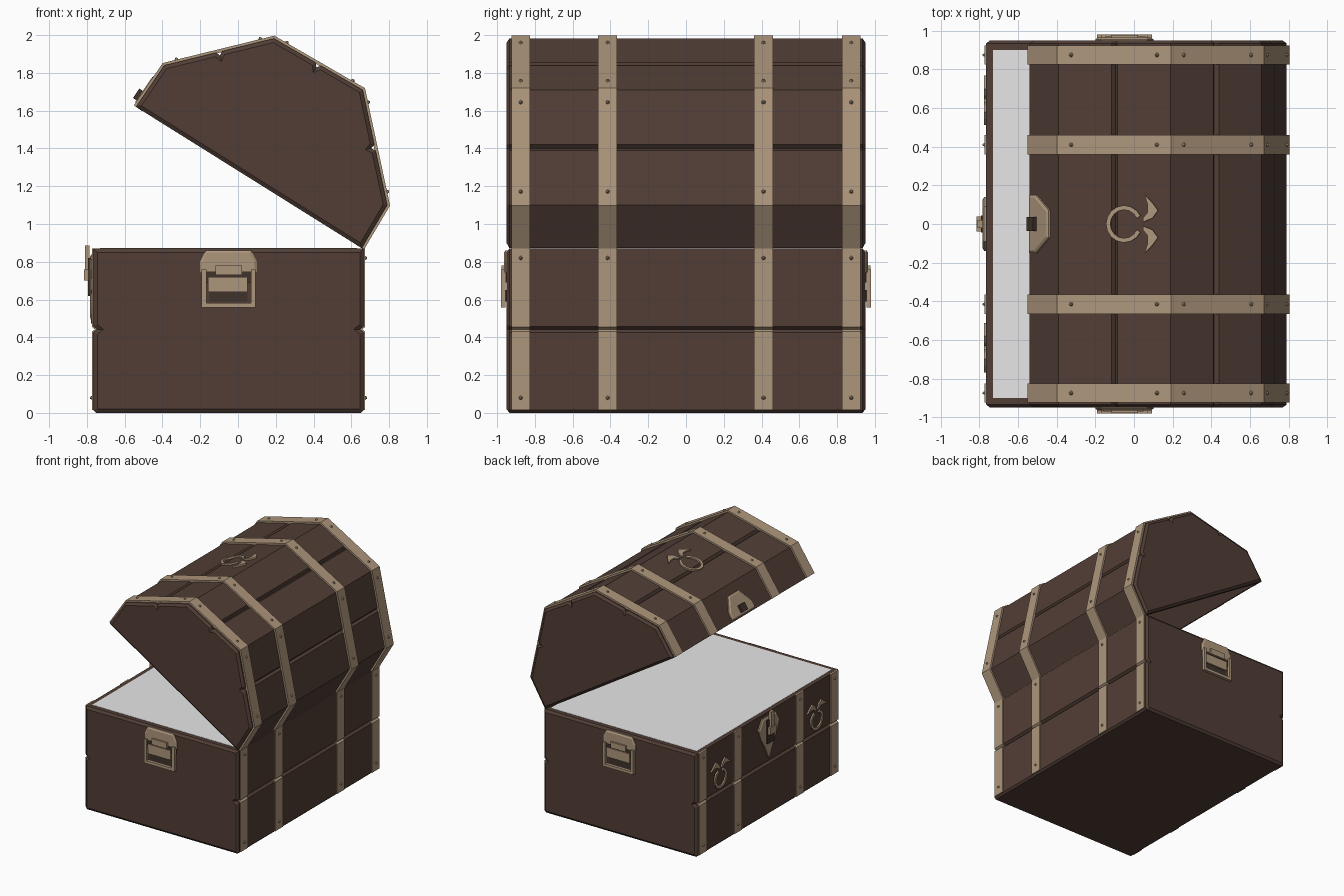
import bpy, bmesh, math
from mathutils import Matrix, Vector

if "Cube" in bpy.data.objects:
    bpy.data.objects.remove(bpy.data.objects["Cube"])


def material(name, rgb):
    m = bpy.data.materials.new(name)
    m.diffuse_color = (*rgb, 1)
    m.use_nodes = True
    m.node_tree.nodes["Principled BSDF"].inputs["Base Color"].default_value = m.diffuse_color
    return m


WOOD = material("brown wood", (0.083, 0.048, 0.036))
DARK = material("dark brown iron", (0.05, 0.033, 0.024))
TAN = material("tan metal", (0.42, 0.305, 0.20))
GREY = material("light grey lining", (0.8, 0.8, 0.8))


def frame(origin, v, w):
    """Local axes u, v on a surface, w pointing out of it."""
    v, w = Vector(v).normalized(), Vector(w).normalized()
    m = Matrix((v.cross(w), v, w)).transposed().to_4x4()
    m.translation = origin
    return m


SIDE = frame((0, 0, 0), (0, 0, 1), (0, -1, 0))   # u = x, v = z, w = -y


def offset(pts, d, closed=False):
    """Move a counter-clockwise path outward by d with mitred corners."""
    P = [Vector(p) for p in pts]
    n = len(P)
    norm = []
    for i in range(n):
        e = (P[(i + 1) % n] - P[i]).normalized()
        norm.append(Vector((e.y, -e.x)))
    out = []
    for i in range(n):
        a, b = norm[i - 1], norm[i]
        if not closed and i == 0:
            a = b
        if not closed and i == n - 1:
            b = a
        out.append(P[i] + (a + b) * (d / (1 + a.dot(b))))
    return out


def band(path, outer, inner):
    return offset(path, outer) + offset(path, inner)[::-1]


def grooved(pts, edges):
    """Cut a V groove in the middle of the given edges."""
    out = []
    for i, p in enumerate(pts):
        p = Vector(p)
        out.append(p)
        if i in edges:
            q = Vector(pts[(i + 1) % len(pts)])
            e = (q - p).normalized()
            mid = (p + q) / 2
            out += [mid - e * 0.016, mid - Vector((e.y, -e.x)) * 0.02, mid + e * 0.016]
    return out


def build(name, shapes, mat):
    """shapes: (points, frame, [(depth, inset), ...]) prisms joined in one object."""
    bm = bmesh.new()
    for pts, M, loops in shapes:
        rings = []
        for w, ins in loops:
            pp = offset(pts, -ins, True) if ins else pts
            rings.append([bm.verts.new(M @ Vector((p[0], p[1], w))) for p in pp])
        n = len(pts)
        for r, s in zip(rings, rings[1:]):
            for i in range(n):
                bm.faces.new((r[i], r[(i + 1) % n], s[(i + 1) % n], s[i]))
        bm.faces.new(rings[0][::-1])
        bm.faces.new(rings[-1])
    bmesh.ops.recalc_face_normals(bm, faces=bm.faces)
    me = bpy.data.meshes.new(name)
    bm.to_mesh(me)
    bm.free()
    me.materials.append(mat)
    ob = bpy.data.objects.new(name, me)
    bpy.context.collection.objects.link(ob)
    return ob


def rect(u0, u1, v0, v1):
    return [(u0, v0), (u1, v0), (u1, v1), (u0, v1)]


def flat(a, b):
    return [(a, 0), (b, 0)]


def mirrored(half):
    return half + [(-u, v) for u, v in half[::-1] if u]


# Wooden body with plank grooves, bevelled at both ends
ENDS = [(-0.95, 0.02), (-0.935, 0), (0.935, 0), (0.95, 0.02)]
body = [(-0.75, 0), (0.65, 0), (0.665, 0.015), (0.665, 0.87), (-0.765, 0.87), (-0.765, 0.015)]
build("chest_body", [(grooved(body, {2, 4}), SIDE, ENDS)], WOOD)
build("inner_fill", [(rect(-0.73, 0.63, 0.862, 0.872), SIDE, flat(-0.9, 0.9))], GREY)

# Hollow open lid with closed ends
lid = [(0.655, 0.872), (0.79, 1.10), (0.66, 1.71), (0.19, 1.982), (-0.39, 1.84), (-0.54, 1.62)]
lid_outer = grooved(lid, {1, 2, 3})
shell = lid_outer + offset(lid, -0.04)[::-1]
build("lid_shell", [(shell, SIDE, flat(-0.9, 0.9))], WOOD)
build("lid_ends", [(lid_outer, SIDE, [(s * 0.9, 0), (s * 0.935, 0), (s * 0.95, 0.02)])
                   for s in (-1, 1)], WOOD)

# Metal straps on the lid, the front and the back
STRAPS = (-0.875, -0.415, 0.41, 0.875)
back = grooved([(0.665, 0.015), (0.665, 0.87)], {0})
front = grooved([(-0.765, 0.87), (-0.765, 0.015)], {0})
for label, path, t in (("lid", lid, 0.014), ("back", back, 0.008), ("front", front, 0.008)):
    build(label + "_straps", [(band(path, t, -0.005), SIDE, flat(-y - 0.05, -y + 0.05))
                              for y in STRAPS], TAN)

# Rivets near the ends of each strap panel
bm = bmesh.new()


def rivets(p, q, margin, lift):
    p, q = Vector(p), Vector(q)
    e = (q - p).normalized()
    nrm = Vector((e.y, -e.x))
    for c in (p + e * margin, q - e * margin):
        c = c + nrm * (lift + 0.004)
        for y in STRAPS:
            M = frame((c.x, y, c.y), (e.x, 0, e.y), (nrm.x, 0, nrm.y))
            bmesh.ops.create_cone(bm, cap_ends=True, segments=6, radius1=0.013,
                                  radius2=0.004, depth=0.014, matrix=M)


for i in range(1, 4):
    rivets(lid[i], lid[i + 1], 0.07, 0.014)
rivets((0.665, 0.03), (0.665, 0.87), 0.05, 0.008)
rivets((-0.765, 0.87), (-0.765, 0.03), 0.05, 0.008)
me = bpy.data.meshes.new("rivets")
bm.to_mesh(me)
bm.free()
me.materials.append(TAN)
bpy.context.collection.objects.link(bpy.data.objects.new("rivets", me))

# Drop handles on both ends
for label, s in (("front", -1), ("rear", 1)):
    F = frame((-0.05, s * 0.95, 0), (0, 0, 1), (0, s, 0))
    plate = mirrored([(0.15, 0.74), (0.15, 0.80), (0.12, 0.86)])
    ring = [(0.13, 0.76), (0.13, 0.57), (-0.13, 0.57), (-0.13, 0.76)]
    build(label + "_handle_plate", [(plate, F, [(-0.005, 0), (0.006, 0), (0.014, 0.012)])], TAN)
    build(label + "_handle_hinge", [(rect(-0.14, 0.14, 0.69, 0.745), F, flat(-0.005, 0.012)),
                                    (rect(-0.10, 0.10, 0.59, 0.65), F, flat(-0.005, 0.006))], DARK)
    build(label + "_handle_ring", [(band(ring, 0.012, -0.012), F, flat(0.006, 0.03)),
                                   (rect(-0.07, 0.07, 0.73, 0.78), F, flat(0, 0.028)),
                                   (rect(-0.11, 0.10, 0.64, 0.72), F, flat(0.006, 0.02))], TAN)


# Ring and leaf ornaments on the lid and the front
def ornament(name, F, k):
    arc = [(0.085 * math.cos(a) * k, (0.085 * math.sin(a) - 0.05) * k)
           for a in (math.radians(115 + 310 * i / 14) for i in range(15))]
    leaf = [(0.01, 0.05), (0.03, 0.10), (0.07, 0.13), (0.11, 0.10),
            (0.15, 0.06), (0.10, 0.075), (0.06, 0.075), (0.03, 0.05)]
    shapes = [(band(arc, 0.011, -0.011), F, flat(-0.004, 0.012))]
    for s in (-1, 1):
        shapes.append(([(s * u * k, v * k) for u, v in leaf], F, flat(-0.004, 0.012)))
    build(name, shapes, TAN)


ornament("lid_ornament", frame((0, 0, 1.9355), (0.58, 0, 0.142), (-0.142, 0, 0.58)), 1)
for label, y in (("left", 0.64), ("right", -0.64)):
    ornament("front_ornament_" + label, frame((-0.765, y, 0.60), (0, 0, 1), (-1, 0, 0)), 0.85)

# Lock plate and staple on the front
F = frame((-0.765, 0, 0), (0, 0, 1), (-1, 0, 0))
lock = mirrored([(0, 0.48), (0.06, 0.60), (0.10, 0.66), (0.14, 0.76), (0.09, 0.84)])
build("lock_plate", [(lock, F, [(-0.005, 0), (0.01, 0), (0.018, 0.012)])], TAN)
build("lock_slot", [(rect(-0.045, 0.045, 0.62, 0.82), F, flat(0, 0.028))], DARK)
build("lock_staple", [(rect(-0.04, 0.04, 0.70, 0.76), F, flat(0.01, 0.05)),
                      (rect(-0.02, 0.02, 0.76, 0.885), F, flat(0.02, 0.045))], TAN)

# Clasp on the front edge of the lid
F = frame((-0.54, 0, 1.62), (0.15, 0, 0.22), (-0.22, 0, 0.15))
clasp = mirrored([(0.15, 0.01), (0.15, 0.07), (0.07, 0.19)])
build("lid_clasp", [(clasp, F, [(-0.005, 0), (0.01, 0), (0.018, 0.012)])], TAN)
build("lid_clasp_tongue", [(rect(-0.035, 0.035, 0.03, 0.09), F, flat(0.0, 0.04))], DARK)
